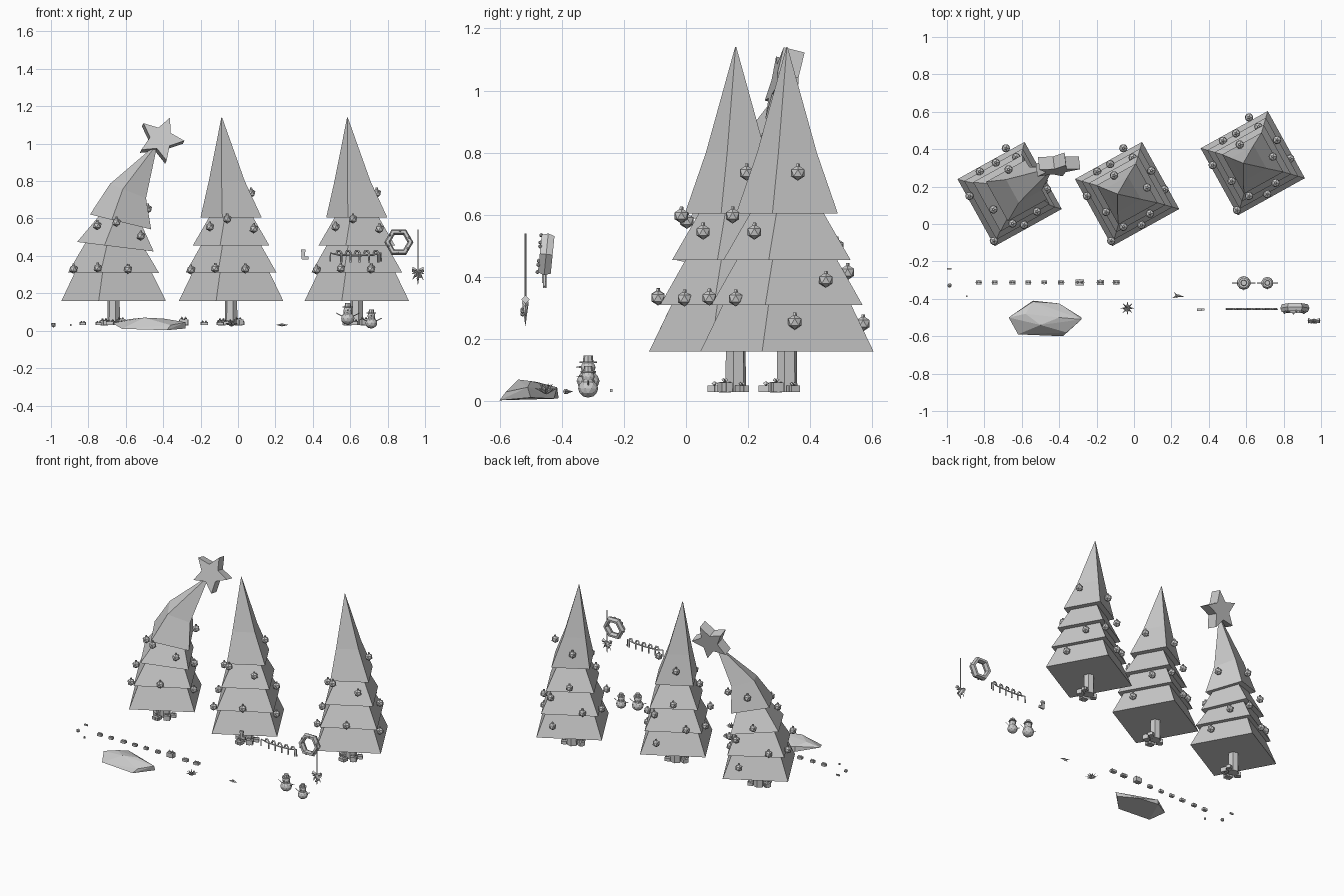
import bpy, bmesh, math, random
from mathutils import Vector, Matrix, Euler

if "Cube" in bpy.data.objects:
    bpy.data.objects.remove(bpy.data.objects["Cube"])
random.seed(4)


def finish(bm, name):
    bmesh.ops.recalc_face_normals(bm, faces=bm.faces[:])
    me = bpy.data.meshes.new(name)
    bm.to_mesh(me)
    bm.free()
    ob = bpy.data.objects.new(name, me)
    bpy.context.collection.objects.link(ob)
    return ob


def xf(loc, scale=(1, 1, 1), rot=(0, 0, 0)):
    return Matrix.LocRotScale(Vector(loc), Euler(rot), Vector(scale))


def box(bm, loc, size, rot=(0, 0, 0)):
    bmesh.ops.create_cube(bm, size=1, matrix=xf(loc, size, rot))


def ball(bm, loc, r, sub=1, scale=(1, 1, 1)):
    bmesh.ops.create_icosphere(bm, subdivisions=sub, radius=r, matrix=xf(loc, scale))


def cone(bm, loc, r1, r2, h, n=6, rot=(0, 0, 0)):
    bmesh.ops.create_cone(bm, cap_ends=True, segments=n, radius1=r1, radius2=r2,
                          depth=h, matrix=xf(loc, rot=rot))


def loft(bm, rings, move):
    # square rings (z, corner radius, x offset) joined into a closed solid
    rows = []
    for z, r, ox in rings:
        rows.append([bm.verts.new(move(Vector((ox + r * math.cos(math.radians(a)),
                     r * math.sin(math.radians(a)), z)))) for a in (-16, 74, 164, 254)])
    for a, b in zip(rows, rows[1:]):
        for i in range(4):
            j = (i + 1) % 4
            bm.faces.new((a[i], a[j], b[j], b[i]))
    bm.faces.new(rows[0])
    bm.faces.new(rows[-1])


def gift(bm, c, s, turn=0.0):
    # box, crossed ribbons and a two-loop bow
    x, y, z = c
    w, d, h = s
    q = (0, 0, turn)
    box(bm, (x, y, z + h / 2), (w, d, h), q)
    box(bm, (x, y, z + h / 2), (w * .2, d * 1.08, h * 1.08), q)
    box(bm, (x, y, z + h / 2), (w * 1.08, d * .2, h * 1.08), q)
    for k in (-1, 1):
        off = Matrix.Rotation(turn, 3, 'Z') @ Vector((k * w * .18, 0, 0))
        cone(bm, (x + off.x, y + off.y, z + h * 1.2), w * .04, w * .16, w * .32, 4,
             (0, k * 1.0, turn))


# Trees: four tiers each, the first one bends over under its star
TIERS = [[(.16, .29, 0), (.33, .205, 0)], [(.31, .253, 0), (.46, .165, 0)],
         [(.455, .213, 0), (.61, .12, 0)], [(.605, .17, 0), (.8, .1, -.023), (1.14, .002, -.05)]]
BAUBLES = [(.107, .035, .735), (-.02, -.175, .597), (.122, -.105, .545), (-.113, -.095, .555),
           (.077, -.165, .33), (-.085, -.25, .333), (-.215, -.01, .325), (.13, .125, .39),
           (.2, .025, .255), (.03, .195, .415), (-.02, .245, .25), (-.16, .12, .33),
           (-.07, .1, .7), (-.09, .16, .5)]


def bent(v):
    t = max(0, v.z - .3)
    return Vector((v.x + .4 * t * t, v.y + .2 * t * t, v.z - .25 * t * t - .8 * t * v.x))


TREES = [(-.665, .16, bent), (-.037, .16, lambda v: v), (.635, .325, lambda v: v)]
for n, (cx, cy, f) in enumerate(TREES, 1):
    at = Vector((cx, cy, 0))
    bm = bmesh.new()
    for t in TIERS:
        loft(bm, t, lambda v: f(v) + at)
    finish(bm, f"tree_{n}_branches")
    bm = bmesh.new()
    cone(bm, (cx, cy, .1), .035, .033, .14, 6, (0, 0, .3))
    finish(bm, f"tree_{n}_trunk")
    bm = bmesh.new()
    for b in BAUBLES:
        p = f(Vector(b)) + at
        ball(bm, p, .025)
        cone(bm, p + Vector((0, 0, .025)), .007, .006, .01, 5)
    finish(bm, f"tree_{n}_baubles")
    bm = bmesh.new()
    for dx, dy, w, h in ((-.05, -.02, .04, .025), (-.015, -.068, .045, .02),
                         (.04, -.035, .04, .03), (.05, .02, .035, .02)):
        gift(bm, (cx + dx, cy + dy, .03), (w, w * .9, h), dx * 10)
    finish(bm, f"tree_{n}_gifts")

# Star on the bent tree
bm = bmesh.new()
rows = []
for y in (-.035, .035):
    rows.append([bm.verts.new(((.125, .06)[i % 2] * math.cos(math.radians(66 + 36 * i)), y,
                 (.125, .06)[i % 2] * math.sin(math.radians(66 + 36 * i)))) for i in range(10)])
for i in range(10):
    j = (i + 1) % 10
    bm.faces.new((rows[0][i], rows[0][j], rows[1][j], rows[1][i]))
bm.faces.new(rows[0])
bm.faces.new(rows[1])
star = finish(bm, "tree_star")
star.location = (-.415, .315, 1.02)
star.rotation_euler = (-.24, 0, .12)

# Faceted snow drift
bm = bmesh.new()
for p in ((-.67, -.5, .04), (-.62, -.59, .01), (-.38, -.6, .003), (-.28, -.5, .012), (-.28, -.51, .045),
          (-.4, -.425, .008), (-.54, -.41, .01), (-.54, -.415, .045), (-.5, -.54, .07), (-.4, -.5, .065),
          (-.58, -.48, .062), (-.36, -.58, .03)):
    bm.verts.new(p)
bmesh.ops.convex_hull(bm, input=bm.verts[:])
finish(bm, "snow_drift")

# Row of small gifts
bm = bmesh.new()
for i, x in enumerate((-.83, -.745, -.65, -.565, -.48, -.39, -.29, -.18, -.095)):
    w = .045 if i == 6 else random.uniform(.028, .038)
    gift(bm, (x, -.312, .03), (w, w * .7, .03 if i == 6 else .015))
finish(bm, "gift_row")

# Tiny loose decorations at the left end
bm = bmesh.new()
ball(bm, (-.986, -.328, .03), .013)
box(bm, (-.987, -.24, .035), (.024, .008, .01))
box(bm, (-.895, -.387, .03), (.008, .008, .012))
finish(bm, "loose_decorations")

# Spiky festive plant and a fallen leaf sprig
bm = bmesh.new()
for ring, n, tilt, l in ((0, 8, 1.25, .04), (1, 6, .7, .035)):
    for i in range(n):
        a = math.tau * i / n + ring * .3
        d = Vector((math.sin(tilt) * math.cos(a), math.sin(tilt) * math.sin(a), math.cos(tilt)))
        cone(bm, Vector((-.035, -.45, .03)) + d * l / 2, .008, 0, l, 4, (0, tilt, a))
finish(bm, "spiky_plant")
bm = bmesh.new()
for a in (-.2, 2.2, 3.6):
    cone(bm, (.235 + .018 * math.cos(a), -.385 + .01 * math.sin(a), .031), .008, 0, .036, 4, (0, 1.57, a))
ball(bm, (.235, -.385, .034), .006)
finish(bm, "leaf_sprig")

# Snowmen with hat, nose, scarf and stick arms
for n, (x, z0, s) in enumerate(((.587, .03, 1.0), (.713, .01, .88)), 1):
    y = -.315
    bm = bmesh.new()
    ball(bm, (x, y, z0 + .035 * s), .037 * s, 2, (1, 1, .9))
    ball(bm, (x, y, z0 + .078 * s), .024 * s, 2)
    cone(bm, (x, y - .03 * s, z0 + .08 * s), .005, 0, .025 * s, 5, (1.57, 0, 0))
    cone(bm, (x, y, z0 + .06 * s), .025 * s, .023 * s, .012 * s, 8)
    cone(bm, (x, y, z0 + .096 * s), .028 * s, .028 * s, .005 * s, 8)
    cone(bm, (x, y, z0 + .107 * s), .017 * s, .015 * s, .02 * s, 8)
    for k in (-1, 1):
        cone(bm, (x + k * .043 * s, y, z0 + .055 * s), .003, .002, .045 * s, 4, (0, k * 1.1, 0))
    finish(bm, f"snowman_{n}")

# Hanging stocking
bm = bmesh.new()
box(bm, (.349, -.458, .405), (.02, .01, .045))
box(bm, (.36, -.458, .389), (.036, .01, .018))
box(bm, (.349, -.458, .428), (.026, .014, .014))
finish(bm, "stocking")


def tube(name, paths, r):
    cu = bpy.data.curves.new(name, 'CURVE')
    cu.dimensions = '3D'
    cu.bevel_depth, cu.bevel_resolution, cu.use_fill_caps = r, 0, True
    for pts in paths:
        sp = cu.splines.new('POLY')
        sp.points.add(len(pts) - 1)
        for q, p in zip(sp.points, pts):
            q.co = (*p, 1)
    bpy.context.collection.objects.link(bpy.data.objects.new(name, cu))


# Garland with five hooked canes
y = -.455
tube("cane_garland", [[(.493, y, .37), (.495, y, .415), (.54, y, .405), (.63, y, .402),
                       (.72, y, .405), (.763, y, .415), (.765, y, .37)]], .005)
tube("garland_canes", [[(x, y, .365), (x, y, .415), (x - .007, y, .427), (x - .02, y, .427),
                        (x - .026, y, .412)] for x in (.552, .602, .65, .7, .75)], .006)

# Six-sided wreath with small berries
bm = bmesh.new()
rings = []
for i in range(6):
    a = math.tau * i / 6
    rings.append([bm.verts.new(((.062 + .016 * math.cos(b)) * math.cos(a), .024 * math.sin(b),
                  (.062 + .016 * math.cos(b)) * math.sin(a)))
                  for b in (k * math.tau / 6 for k in range(6))])
for i in range(6):
    for j in range(6):
        p, q = rings[i], rings[(i + 1) % 6]
        bm.faces.new((p[j], q[j], q[(j + 1) % 6], p[(j + 1) % 6]))
for i in range(6):
    a = math.tau * i / 6 + .4
    ball(bm, (.06 * math.cos(a), -.022, .06 * math.sin(a)), .007)
wreath = finish(bm, "wreath")
wreath.location = (.86, -.45, .473)
wreath.rotation_euler = (-.1, 0, 0)

# Hanging sprig with string, bow, leaves and berries
bm = bmesh.new()
cone(bm, (.962, -.517, .435), .003, .003, .21, 4)
for k in (-1, 1):
    cone(bm, (.962 + k * .016, -.517, .325), .004, .014, .03, 4, (0, k * 1.4, 0))
for a, l in ((-.55, .06), (0, .08), (.55, .06), (-1.1, .04), (1.1, .04)):
    cone(bm, (.962 + math.sin(a) * l / 2, -.517, .32 - math.cos(a) * l / 2),
         .011, 0, l, 4, (math.pi, -a, 0))
for dx, dz in ((-.012, .295), (.012, .29), (0, .28)):
    ball(bm, (.962 + dx, -.526, dz), .008)
finish(bm, "hanging_sprig")
